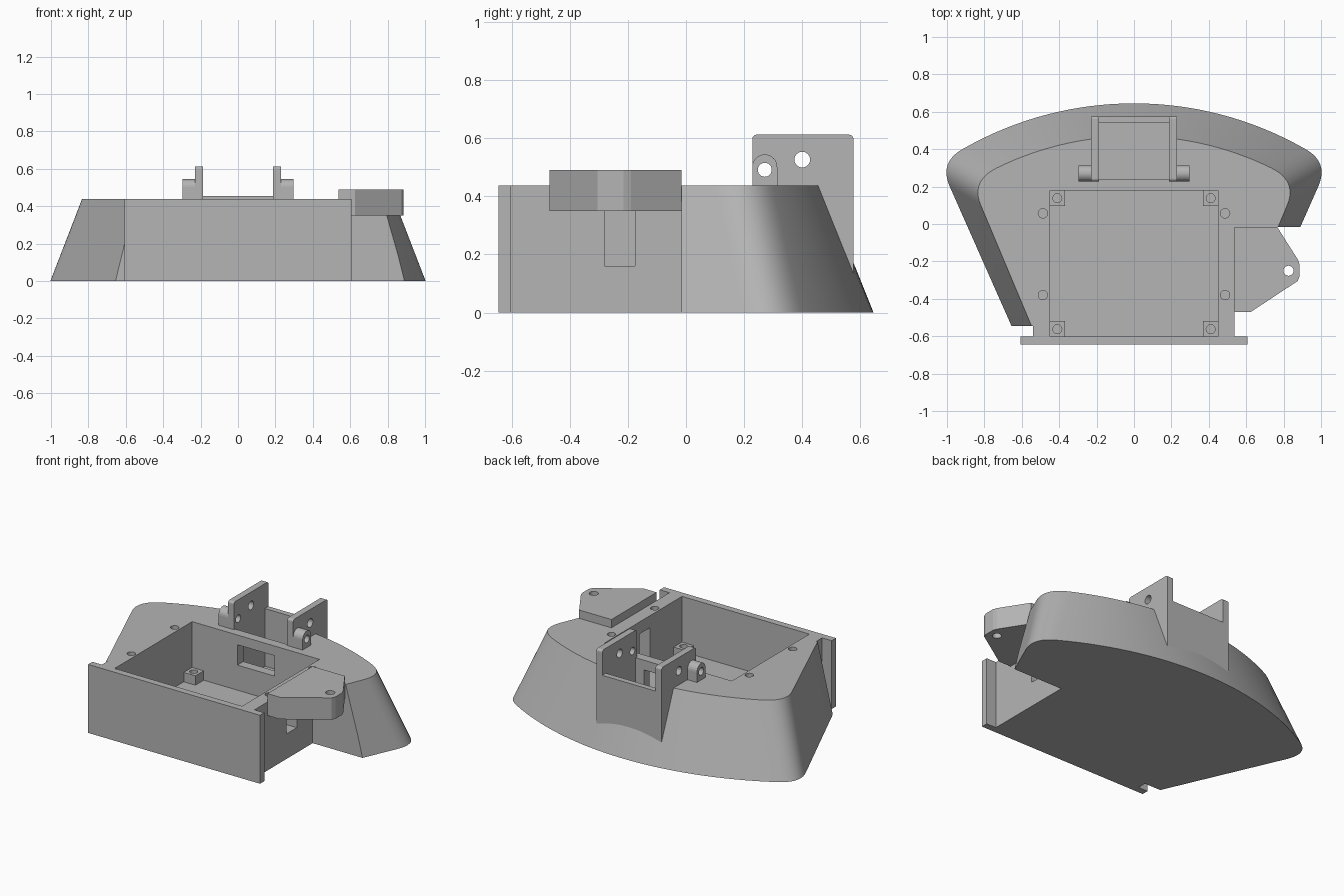
import bpy
import bmesh
from math import sqrt, sin, cos, pi, radians
from mathutils import Vector

cube = bpy.data.objects.get("Cube")
if cube:
    bpy.data.objects.remove(cube, do_unlink=True)

GREY = (0.46, 0.46, 0.46, 1)
mat = bpy.data.materials.new("plain grey")
mat.use_nodes = True
mat.diffuse_color = GREY
mat.node_tree.nodes["Principled BSDF"].inputs["Base Color"].default_value = GREY

TOP = 0.437      # deck height
FLOOR = 0.085    # tray floor height


def loft(name, low, high):
    """Closed solid between two 3D loops with equal point counts."""
    bm = bmesh.new()
    a = [bm.verts.new(p) for p in low]
    b = [bm.verts.new(p) for p in high]
    bm.faces.new(a)
    bm.faces.new(b)
    for i in range(len(a)):
        j = (i + 1) % len(a)
        bm.faces.new((a[i], a[j], b[j], b[i]))
    bmesh.ops.recalc_face_normals(bm, faces=bm.faces)
    mesh = bpy.data.meshes.new(name)
    bm.to_mesh(mesh)
    bm.free()
    mesh.materials.append(mat)
    obj = bpy.data.objects.new(name, mesh)
    bpy.context.collection.objects.link(obj)
    return obj


def prism(name, profile, lo, hi, axis="z"):
    """Extrude an (x, y) profile along z, or a (y, z) profile along x."""
    if axis == "z":
        return loft(name, [(u, v, lo) for u, v in profile], [(u, v, hi) for u, v in profile])
    return loft(name, [(lo, u, v) for u, v in profile], [(hi, u, v) for u, v in profile])


def box(name, x, y, z):
    return prism(name, [(x[0], y[0]), (x[1], y[0]), (x[1], y[1]), (x[0], y[1])], *z)


def arc(cx, cy, r, start, end, n):
    return [(cx + r * cos(radians(start + (end - start) * i / n)),
             cy + r * sin(radians(start + (end - start) * i / n))) for i in range(n + 1)]


def rod(name, c, r, lo, hi, axis="z"):
    return prism(name, arc(*c, r, 0, 345, 23), lo, hi, axis)


def cut(obj, cutters):
    """Subtract each cutter from the object, then discard the cutters."""
    for c in cutters:
        c.hide_render = True
        m = obj.modifiers.new("cut", "BOOLEAN")
        m.operation, m.solver, m.object = "DIFFERENCE", "EXACT", c
    bpy.context.view_layer.update()
    graph = bpy.context.evaluated_depsgraph_get()
    mesh = bpy.data.meshes.new_from_object(obj.evaluated_get(graph))
    obj.modifiers.clear()
    obj.data = mesh
    for c in cutters:
        bpy.data.objects.remove(c, do_unlink=True)


def outline(radius, arc_x, side, front):
    """Shell outline: bowed back, rounded corner, straight flank, square front."""
    cy = -1.195
    half = []
    for i in range(17):
        x = arc_x * i / 16
        half.append(Vector((x, cy + sqrt(radius ** 2 - x * x))))
    a, b = half[-1], Vector(side)
    slope = -a.x / (a.y - cy)
    flank = (b.x - front[0]) / (b.y - front[1])
    u = (b.x - a.x + flank * (a.y - b.y)) / (1 - flank * slope)
    corner = Vector((a.x + u, a.y + slope * u))
    for i in range(1, 13):
        t = i / 12
        half.append(a * (1 - t) ** 2 + corner * 2 * t * (1 - t) + b * t * t)
    half += [Vector(front), Vector((0.54, front[1])), Vector((0.54, -0.602))]
    return [(p.x, p.y) for p in half] + [(-p.x, p.y) for p in reversed(half[1:])]


# Tapered shell with its tray, rear pocket, windows and screw holes
low = outline(1.84, 0.92, (0.985, 0.2), (0.655, -0.545))
high = outline(1.665, 0.735, (0.819, 0.1), (0.548, -0.545))
body = loft("tapered_body", [(x, y, 0) for x, y in low], [(x, y, TOP) for x, y in high])
cutters = [
    box("side_notch_cutter", (0.538, 1.2), (-0.9, -0.015), (-0.1, 1)),
    box("tray_cutter", (-0.45, 0.45), (-0.7, 0.18), (FLOOR, 1)),
    box("pocket_cutter", (-0.192, 0.192), (0.24, 0.545), (FLOOR, 1)),
    box("rear_window_cutter", (-0.13, 0.13), (0.1, 0.3), (0.245, 0.375)),
    box("side_window_cutter", (0.4, 0.6), (-0.28, -0.175), (0.16, 0.36)),
]
for x in (-0.487, 0.487):
    for y in (-0.38, 0.057):
        cutters.append(rod("screw_hole_cutter", (x, y), 0.025, 0.2, 0.6))
cut(body, cutters)
bpy.ops.object.select_all(action="DESELECT")
body.select_set(True)
bpy.context.view_layer.objects.active = body
bpy.ops.object.shade_smooth_by_angle(angle=radians(25))

# Front wall of the tray
box("front_plate", (-0.607, 0.607), (-0.645, -0.602), (0, TOP))

# Standoffs in the tray corners
for x in (-0.41, 0.41):
    for y in (-0.562, 0.138):
        post = box("standoff", (x - 0.042, x + 0.042), (y - 0.042, y + 0.043), (FLOOR - 0.02, 0.145))
        cut(post, [rod("standoff_hole_cutter", (x, y), 0.024, 0.1, 0.3)])

# Side tab with a rounded nose
tab_profile = [(0.537, -0.015), (0.765, -0.015), (0.876, -0.19), (0.885, -0.215),
               (0.885, -0.28), (0.875, -0.305), (0.625, -0.47), (0.537, -0.47)]
tab = prism("side_tab", tab_profile, 0.35, 0.49)
cut(tab, [rod("tab_hole_cutter", (0.826, -0.25), 0.027, 0.2, 0.6)])

# Rear hinge bracket: back wall, two cheeks and two outer ears
box("bracket_back_wall", (-0.2, 0.2), (0.54, 0.576), (0.02, 0.453))
cheek_profile = ([(0.228, 0.02), (0.576, 0.02)] + arc(0.561, 0.597, 0.015, 0, 90, 4)
                 + arc(0.243, 0.597, 0.015, 90, 180, 4))
ear_profile = [(0.228, 0.4), (0.314, 0.4)] + arc(0.271, 0.501, 0.043, 0, 180, 12)
for side, s in (("left", 1), ("right", -1)):
    cheek = prism(side + "_bracket_cheek", cheek_profile, s * 0.188, s * 0.23, "x")
    ear = prism(side + "_bracket_ear", ear_profile, s * 0.229, s * 0.297, "x")
    cut(cheek, [rod("pin_hole_cutter", (0.271, 0.491), 0.024, -0.5, 0.5, "x"),
                rod("pivot_hole_cutter", (0.4, 0.526), 0.027, -0.5, 0.5, "x")])
    cut(ear, [rod("ear_hole_cutter", (0.271, 0.491), 0.024, -0.5, 0.5, "x")])
